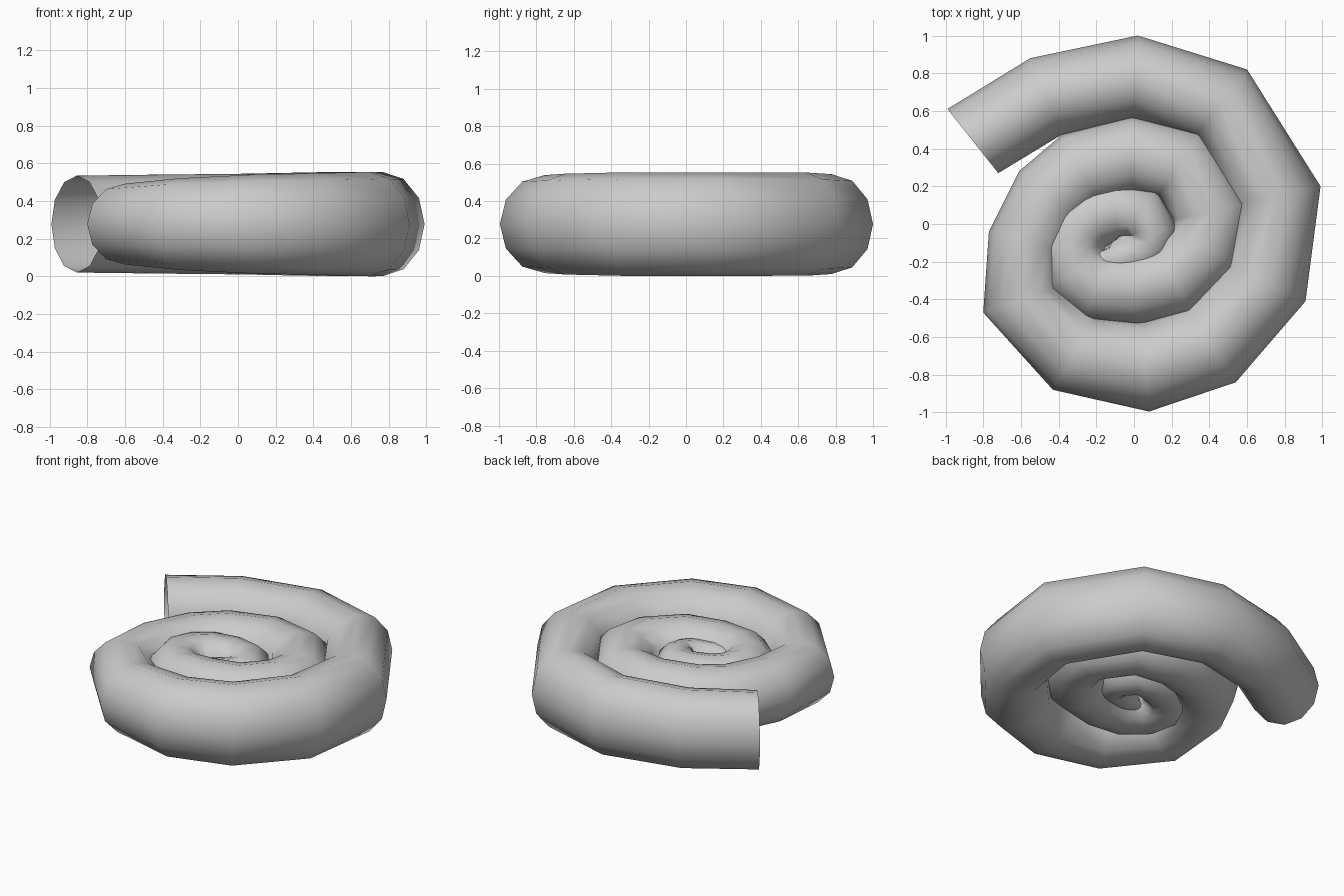
import bpy, bmesh, math
from mathutils import Vector

if "Cube" in bpy.data.objects:
    bpy.data.objects.remove(bpy.data.objects["Cube"])

SIDES = 12
MID_Z = 0.277

# Outer edge of the coil seen from above, from the open mouth to the tip
outline = [Vector(p) for p in [
    (-.99, .61), (-.55, .88), (.02, 1.0), (.60, .82), (.99, .20), (.91, -.41),
    (.54, -.84), (.08, -.995), (-.43, -.88), (-.80, -.47), (-.77, -.04),
    (-.61, .28), (-.38, .475), (-.02, .575), (.36, .49), (.62, .11), (.56, -.22),
    (.31, -.47), (.01, -.54), (-.27, -.51), (-.47, -.34), (-.52, -.11),
    (-.44, .09), (-.29, .20), (-.09, .24), (.12, .19), (.235, -.02), (.20, -.17),
    (.10, -.27), (-.07, -.31), (-.20, -.29), (-.29, -.22), (-.31, -.12),
    (-.26, -.04), (-.17, -.01), (-.10, -.05), (-.085, -.11), (-.12, -.15),
    (-.16, -.14)]]

# Half width and half height keys: (ring index, value)
width_keys = [(0, .217), (4, .228), (7, .24), (9, .21), (13, .21), (17, .205),
              (20, .19), (24, .17), (26, .16), (29, .125), (33, .08), (38, .01)]
height_keys = [(0, .257), (2, .267), (3, .276), (5, .277), (7, .262), (8, .243),
               (9, .214), (11, .215), (13, .225), (18, .212), (24, .18),
               (29, .15), (33, .085), (38, .01)]


def lerp_keys(keys, i):
    for (i0, v0), (i1, v1) in zip(keys, keys[1:]):
        if i <= i1:
            return v0 + (v1 - v0) * (i - i0) / (i1 - i0)
    return keys[-1][1]


def outward(i):
    if i == 0:
        return Vector((-.27, .34)).normalized()
    t = (outline[i] - outline[i - 1]).normalized()
    if i + 1 < len(outline):
        t += (outline[i + 1] - outline[i]).normalized()
    t.normalize()
    return Vector((-t.y, t.x))


# Coiled tube, open at the mouth, closed at the tip
bm = bmesh.new()
rings = []
for i, p in enumerate(outline):
    n, a, b = outward(i), lerp_keys(width_keys, i), lerp_keys(height_keys, i)
    c = p - n * a
    ring = []
    for k in range(SIDES):
        ang = math.tau * k / SIDES
        q = c + n * a * math.cos(ang)
        ring.append(bm.verts.new((q.x, q.y, MID_Z + b * math.sin(ang))))
    rings.append(ring)
for r0, r1 in zip(rings, rings[1:]):
    for k in range(SIDES):
        j = (k + 1) % SIDES
        bm.faces.new((r0[k], r1[k], r1[j], r0[j]))
bm.faces.new(rings[-1])
bmesh.ops.recalc_face_normals(bm, faces=bm.faces)
# Make sure the surface points outwards (top faces point up)
top = max(bm.faces, key=lambda f: f.calc_center_median().z)
if top.normal.z < 0:
    bmesh.ops.reverse_faces(bm, faces=bm.faces)
for f in bm.faces:
    f.smooth = True

mesh = bpy.data.meshes.new("spiral_shell")
bm.to_mesh(mesh)
bm.free()
bpy.context.collection.objects.link(bpy.data.objects.new("spiral_shell", mesh))
